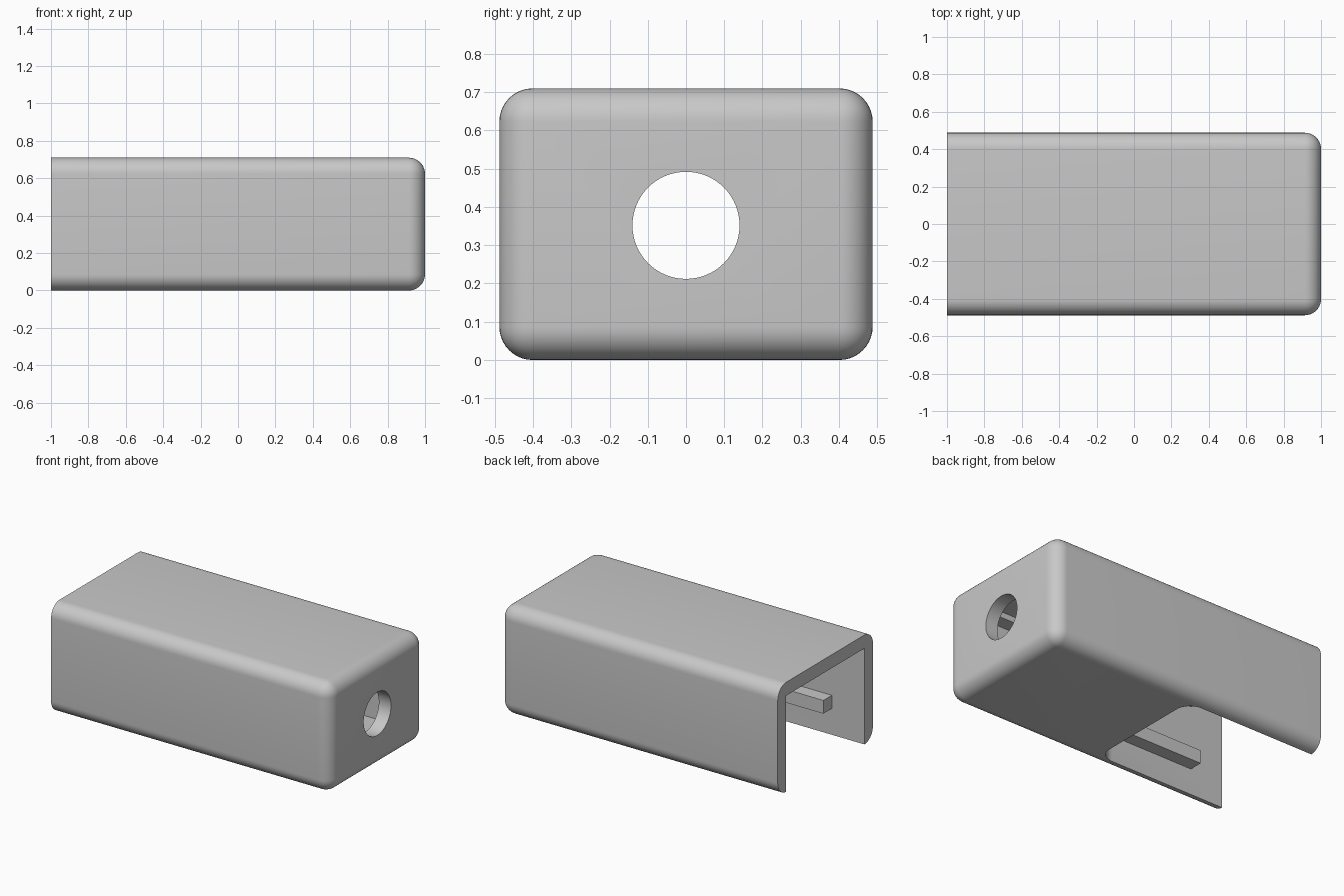
import bpy, bmesh
from mathutils import Matrix, Vector

if "Cube" in bpy.data.objects:
    bpy.data.objects.remove(bpy.data.objects["Cube"], do_unlink=True)

W, H = 0.488, 0.71        # half depth, full height
T = 0.087                 # wall thickness and outer fillet

grey = bpy.data.materials.new("light grey plastic")
grey.use_nodes = True
color = (0.58, 0.58, 0.58, 1)
grey.diffuse_color = color
grey.node_tree.nodes["Principled BSDF"].inputs["Base Color"].default_value = color


def add_object(name, bm):
    mesh = bpy.data.meshes.new(name)
    bm.to_mesh(mesh)
    bm.free()
    mesh.materials.append(grey)
    obj = bpy.data.objects.new(name, mesh)
    bpy.context.collection.objects.link(obj)
    return obj


def box(lo, hi):
    bm = bmesh.new()
    lo, hi = Vector(lo), Vector(hi)
    bmesh.ops.create_cube(bm, size=1, matrix=Matrix.Translation((lo + hi) / 2)
                          @ Matrix.Diagonal((*(hi - lo), 1)))
    return bm


def bevel(bm, rule, radius):
    edges = [e for e in bm.edges if rule(*[v.co for v in e.verts])]
    bmesh.ops.bevel(bm, geom=edges, offset=radius, segments=10,
                    profile=0.5, affect='EDGES')


# Outer shell: every edge rounded except around the open end
bm = box((-1, -W, 0), (1, W, H))
bevel(bm, lambda a, b: a.x > 0 or b.x > 0, T)
housing = add_object("housing", bm)

# Inner cavity, open at one end
cavity = add_object("cavity_cutter", box((-1.2, T - W, T), (1 - T, W - T, H - T)))

# Floor opening with two rounded inner corners
bm = box((-1.2, T - W, -0.1), (-0.07, W - T, T + 0.1))
bevel(bm, lambda a, b: a.x > -0.5 and b.x > -0.5 and abs(a.z - b.z) > 0.1, 0.1)
opening = add_object("floor_opening_cutter", bm)

# Round hole in the closed end
bm = bmesh.new()
bmesh.ops.create_cone(bm, cap_ends=True, segments=64, radius1=0.14, radius2=0.14,
                      depth=0.4, matrix=Matrix.Translation((1, 0, H / 2 - 0.003))
                      @ Matrix.Rotation(1.5707963, 4, 'Y'))
hole = add_object("end_hole_cutter", bm)

bpy.context.view_layer.objects.active = housing
for cutter in (cavity, opening, hole):
    mod = housing.modifiers.new(cutter.name, 'BOOLEAN')
    mod.operation = 'DIFFERENCE'
    mod.solver = 'EXACT'
    mod.object = cutter
    bpy.ops.object.modifier_apply(modifier=mod.name)
    bpy.data.objects.remove(cutter, do_unlink=True)

# Smooth fillets, crisp cut edges
bpy.ops.object.select_all(action='DESELECT')
housing.select_set(True)
bpy.ops.object.shade_smooth_by_angle(angle=0.5)

# Guide rails along the inner front wall
for name, z0, z1 in (("lower_rail", 0.17, 0.256), ("upper_rail", 0.585, H - T)):
    add_object(name, box((-0.766, T - W, z0), (1 - T, 2 * T - W, z1)))
